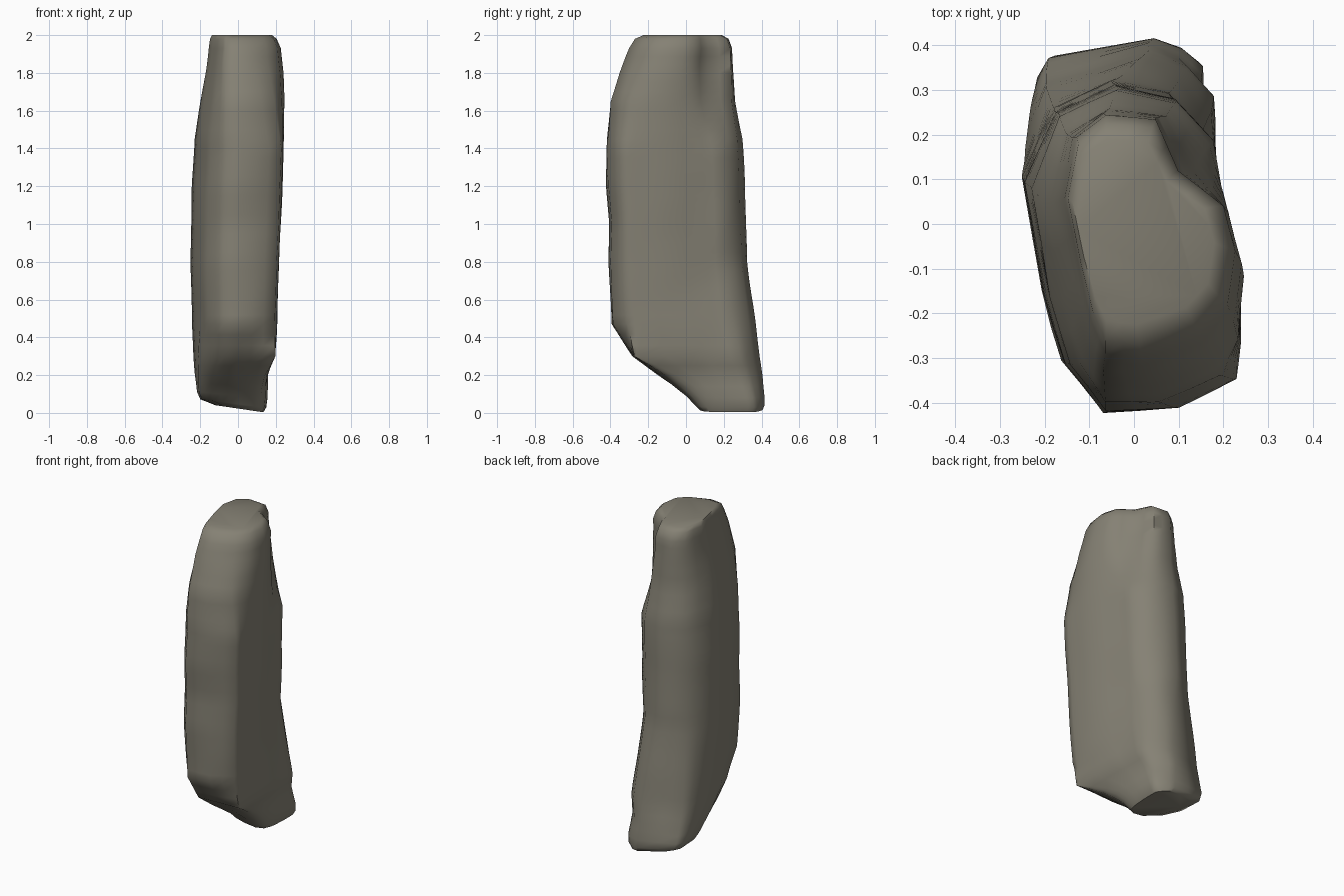
import bpy, bmesh, math
from mathutils import Vector, noise

if "Cube" in bpy.data.objects:
    bpy.data.objects.remove(bpy.data.objects["Cube"])

# Cross-section outlines (counter-clockwise from front left) at three heights
LOW = [(-.05, -.02), (.06, -.015), (.12, .02), (.145, .09), (.155, .2), (.157, .27), (.155, .345),
       (.11, .385), (.045, .41), (-.19, .365), (-.215, .32), (-.205, .15), (-.14, .03)]
MID = [(-.075, -.405), (.085, -.395), (.212, -.33), (.222, -.25), (.225, -.1), (.18, .1), (.16, .2),
       (.08, .285), (-.05, .315), (-.18, .255), (-.25, .1), (-.205, -.15), (-.16, -.3)]
TOP = [(-.06, -.29), (.02, -.3), (.15, -.25), (.208, -.18), (.225, -.06), (.2, .04), (.1, .12),
       (.05, .235), (-.06, .245), (-.125, .195), (-.15, .06), (-.12, -.1), (-.09, -.22)]

# Silhouette: z, x min, x max, y min, y max
BOUNDS = [(.004, -.12, .135, .07, .405), (.03, -.2, .15, .045, .416), (.08, -.217, .157, 0, .415),
          (.2, -.227, .162, -.15, .402), (.3, -.235, .197, -.285, .388), (.47, -.243, .208, -.395, .37),
          (.8, -.25, .218, -.41, .325), (1.0, -.25, .227, -.407, .317), (1.2, -.245, .234, -.421, .312),
          (1.45, -.232, .244, -.421, .299), (1.65, -.197, .249, -.406, .26), (1.8, -.173, .242, -.352, .251),
          (1.93, -.155, .227, -.3, .246), (1.98, -.148, .205, -.27, .226), (2.0, -.138, .18, -.225, .19)]


def normalise(outline):
    xs, ys = zip(*outline)
    return [((x - min(xs)) / (max(xs) - min(xs)), (y - min(ys)) / (max(ys) - min(ys)))
            for x, y in outline]


def section(z):
    # the front reaches its full shape lower down than the back
    out = []
    for i, (a, b, c) in enumerate(zip(low, mid, top)):
        s = min(1, max(0, (z - .08) / (.2 + .6 * a[1])))
        t = min(1, max(0, (z - 1.4) / .45))
        u, v = [(p + (q - p) * s) * (1 - t) + r * t for p, q, r in zip(a, b, c)]
        # square overhanging corner low on the front right
        k = max(0, 1 - abs(z - .3) / .15)
        if i in (2, 3):
            u, v = u + (1 - u) * k, v * (1 - .8 * k)
        out.append((u, v))
    return out


low, mid, top = normalise(LOW), normalise(MID), normalise(TOP)

# Heights: fine slices between the measured silhouette rows
slices = []
for a, b in zip(BOUNDS, BOUNDS[1:]):
    n = max(1, round((b[0] - a[0]) / .05))
    slices += [[p + (q - p) * i / n for p, q in zip(a, b)] for i in range(n)]
slices.append(list(BOUNDS[-1]))

# Standing stone: loft the slices, roughen the sides slightly
bm = bmesh.new()
rings = []
for z, x0, x1, y0, y1 in slices:
    pts = [(x0 + u * (x1 - x0), y0 + v * (y1 - y0)) for u, v in section(z)]
    ring = []
    for i, (x, y) in enumerate(pts):
        nx, ny = pts[(i + 1) % len(pts)]
        for t in (0, .5):
            p = Vector((x + (nx - x) * t, y + (ny - y) * t, z))
            fade = min(1, z / .2, (2 - z) / .1)
            r = noise.noise(Vector((p.x * 6, p.y * 6, p.z * 3.5))) * .007 * fade
            away = Vector((p.x - (x0 + x1) / 2, p.y - (y0 + y1) / 2, 0)).normalized()
            p += away * r
            # the underside rises toward the left
            p.z += max(0, .13 - p.x) * .15 * max(0, 1 - z / .2)
            ring.append(bm.verts.new(p))
    rings.append(ring)
for a, b in zip(rings, rings[1:]):
    n = len(a)
    for i in range(n):
        bm.faces.new((a[i], a[(i + 1) % n], b[(i + 1) % n], b[i]))
bm.faces.new(rings[0][::-1])
bm.faces.new(rings[-1])
bmesh.ops.recalc_face_normals(bm, faces=bm.faces)

mesh = bpy.data.meshes.new("standing_stone")
bm.to_mesh(mesh)
bm.free()
stone = bpy.data.objects.new("standing_stone", mesh)
bpy.context.collection.objects.link(stone)

mat = bpy.data.materials.new("grey brown stone")
mat.diffuse_color = (.235, .22, .175, 1)
mat.use_nodes = True
mat.node_tree.nodes["Principled BSDF"].inputs["Base Color"].default_value = mat.diffuse_color
mesh.materials.append(mat)

bpy.context.view_layer.objects.active = stone
stone.select_set(True)
bpy.ops.object.shade_smooth_by_angle(angle=math.radians(60))
